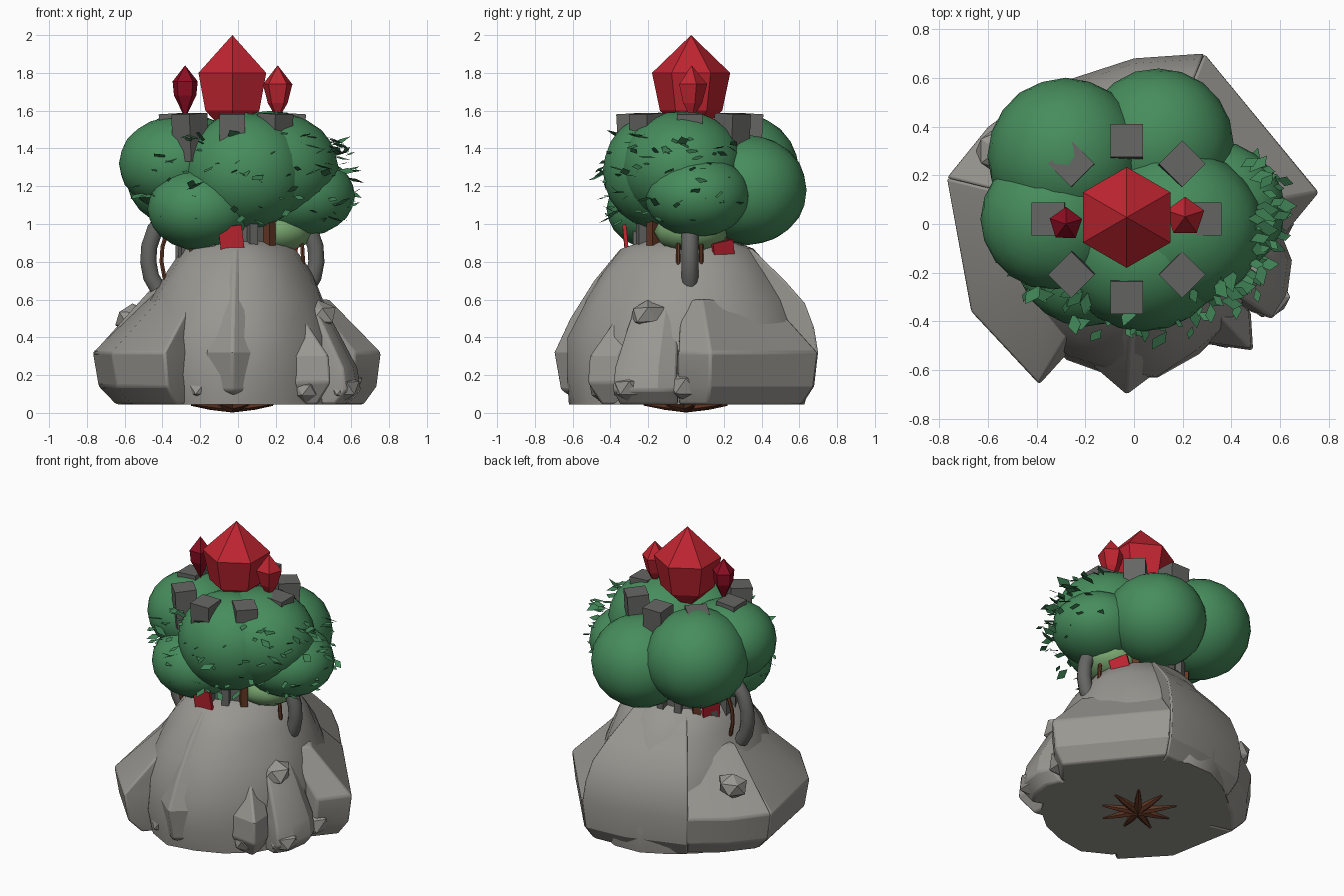
import bpy, bmesh, math, random
from mathutils import Vector, Matrix, Euler

if "Cube" in bpy.data.objects:
    bpy.data.objects.remove(bpy.data.objects["Cube"])

random.seed(7)
CX, CY = -0.03, 0.02  # tower axis


def mat(name, r, g, b):
    m = bpy.data.materials.new(name)
    m.diffuse_color = (r, g, b, 1)
    m.use_nodes = True
    m.node_tree.nodes["Principled BSDF"].inputs["Base Color"].default_value = m.diffuse_color
    return m


ROCK = mat("rock grey", 0.32, 0.31, 0.285)
STONE = mat("dark stone", 0.13, 0.13, 0.125)
GREEN = mat("foliage green", 0.062, 0.265, 0.108)
LEAF = mat("leaf green", 0.05, 0.22, 0.09)
PALE = mat("pale green", 0.19, 0.38, 0.16)
RED = mat("crystal red", 0.52, 0.018, 0.03)
CRIMSON = mat("dark crimson", 0.27, 0.004, 0.016)
BROWN = mat("wood brown", 0.13, 0.04, 0.018)


def finish(bm, name, material, smooth=None):
    bmesh.ops.recalc_face_normals(bm, faces=bm.faces)
    me = bpy.data.meshes.new(name)
    bm.to_mesh(me)
    bm.free()
    me.materials.append(material)
    ob = bpy.data.objects.new(name, me)
    bpy.context.collection.objects.link(ob)
    if smooth:
        bpy.context.view_layer.objects.active = ob
        ob.select_set(True)
        bpy.ops.object.shade_smooth_by_angle(angle=math.radians(smooth))
        ob.select_set(False)
    return ob


def lathe(name, material, profile, sides, centre=(0, 0), turn=0.0, sy=1.0, jitter=0.0, smooth=None):
    """Loft rings of (z, radius) around a vertical axis; zero radius makes a tip."""
    bm = bmesh.new()
    rings = []
    for z, r in profile:
        if r == 0:
            rings.append([bm.verts.new((*centre, z))])
            continue
        ring = []
        for i in range(sides):
            a = turn + math.tau * i / sides
            k = r * (1 + random.uniform(-jitter, jitter))
            ring.append(bm.verts.new((centre[0] + k * math.cos(a), centre[1] + sy * k * math.sin(a), z)))
        rings.append(ring)
    for lo, hi in zip(rings, rings[1:]):
        for i in range(sides):
            j = (i + 1) % sides
            quad = [lo[i % len(lo)], lo[j % len(lo)], hi[j % len(hi)], hi[i % len(hi)]]
            bm.faces.new(list(dict.fromkeys(quad)))
    for ring in (rings[0], rings[-1]):
        if len(ring) > 2:
            bm.faces.new(ring)
    return finish(bm, name, material, smooth)


def boulder(name, outline, rings):
    """Hull of an outer ledge outline, scaled toward the axis at each height."""
    bm = bmesh.new()
    for z, s in rings:
        bm.verts.new((0, 0, z))
        for x, y in outline:
            bm.verts.new((x * s, y * s, z))
    res = bmesh.ops.convex_hull(bm, input=bm.verts)
    junk = {v for v in res["geom_interior"] + res["geom_unused"] if isinstance(v, bmesh.types.BMVert)}
    bmesh.ops.delete(bm, geom=list(junk), context='VERTS')
    bmesh.ops.dissolve_limit(bm, angle_limit=0.05, verts=bm.verts, edges=bm.edges)
    ob = finish(bm, name, ROCK, 25)
    bev = ob.modifiers.new("worn edges", 'BEVEL')
    bev.width, bev.segments, bev.limit_method = 0.012, 2, 'ANGLE'


def blob(name, material, c, r, sub=3, jitter=0.0, smooth=60):
    bm = bmesh.new()
    bmesh.ops.create_icosphere(bm, subdivisions=sub, radius=1)
    for v in bm.verts:
        k = 1 + random.uniform(-jitter, jitter)
        v.co = Vector([c[i] + v.co[i] * r[i] * k for i in range(3)])
    return finish(bm, name, material, smooth)


def box(name, material, c, size, rot=(0, 0, 0)):
    bm = bmesh.new()
    m = Matrix.Translation(c) @ Euler(rot).to_matrix().to_4x4() @ Matrix.Diagonal((*size, 1))
    bmesh.ops.create_cube(bm, size=1, matrix=m)
    return finish(bm, name, material)


def tube(name, material, pts, radius, sides=10):
    """Sweep a round section along a path lying in a plane of constant y."""
    bm = bmesh.new()
    pts = [Vector(p) for p in pts]
    rings = []
    for i, p in enumerate(pts):
        t = (pts[min(i + 1, len(pts) - 1)] - pts[max(i - 1, 0)]).normalized()
        u = Vector((0, 1, 0))
        w = t.cross(u)
        rings.append([bm.verts.new(p + radius * (u * math.cos(a) + w * math.sin(a)))
                      for a in (math.tau * k / sides for k in range(sides))])
    for lo, hi in zip(rings, rings[1:]):
        for k in range(sides):
            j = (k + 1) % sides
            bm.faces.new((lo[k], lo[j], hi[j], hi[k]))
    bm.faces.new(rings[0])
    bm.faces.new(rings[-1])
    return finish(bm, name, material, 50)


# Rock mound and the angular boulders around it
lathe("rock_mound", ROCK, [(.045, .53), (.2, .55), (.4, .53), (.6, .46), (.75, .385), (.87, .3), (.92, .18)],
      18, (0, 0.01), sy=1.18, jitter=.035, smooth=40)
base = [(.045, .84), (.14, .96), (.32, 1)]
boulder("left_boulder", [(-.77, .19), (-.67, -.36), (-.39, -.66), (-.2, -.45)],
        base + [(.5, .74), (.66, .54)])
boulder("back_left_boulder", [(-.77, .19), (-.6, .4), (-.38, .56)], base + [(.5, .78), (.68, .58)])
boulder("front_boulder", [(-.17, -.58), (-.03, -.7), (.13, -.58)],
        [(.05, .79), (.12, .95), (.32, 1), (.5, .88), (.7, .7), (.87, .5)])
boulder("front_right_boulder", [(.2, -.48), (.49, -.52), (.48, -.36)],
        [(.045, .86), (.16, 1), (.3, .98), (.48, .74), (.62, .55)])
boulder("right_boulder", [(.48, -.36), (.57, -.39), (.63, -.3), (.65, -.15), (.61, -.05)],
        [(.045, .9), (.12, 1), (.24, .97), (.45, .8), (.6, .66)])
boulder("back_right_boulder", [(.62, -.04), (.76, .13), (.29, .7)],
        [(.045, .88), (.14, .97), (.32, 1), (.46, .82), (.6, .64)])
boulder("back_boulder", [(.29, .7), (0, .68), (-.4, .55)],
        [(.045, .88), (.14, .97), (.32, 1), (.45, .97), (.58, .9), (.7, .75), (.87, .5)])
for i, (x, y, z, r) in enumerate([(.55, -.3, .13, .1), (-.2, -.5, .13, .09), (.36, -.44, .12, .08),
                                  (.55, .0, .14, .11), (-.56, .3, .5, .1), (.42, -.2, .52, .1)]):
    blob(f"small_rock_{i}", ROCK, (x, y, z), (r, r, r * .8), 1, .12, 20)

# Roots under the base
for i in range(9):
    a = math.tau * i / 9 + .2
    root = lathe(f"root_{i}", BROWN, [(0, .028), (.12, .022), (.22 + .02 * (i % 2), .008)], 6)
    root.matrix_world = (Matrix.Translation((CX, 0, .03)) @ Matrix.Rotation(a, 4, 'Z')
                         @ Matrix.Rotation(math.radians(86), 4, 'Y'))

# Tower drum, pillars and posts between rock and foliage
lathe("tower_drum", STONE, [(.76, .26), (1.42, .26)], 16, (CX, CY))
for i in range(16):
    a = math.tau * i / 16
    c = (CX + .275 * math.cos(a), CY + .275 * math.sin(a), .92)
    wood = i % 4 == 2
    box(f"{'post' if wood else 'pillar'}_{i}", BROWN if wood else STONE, c,
        (.05, .045, .3 if wood else .24), (0, 0, a))

# Battlement blocks
for i in range(8):
    a = math.tau * i / 8
    box(f"battlement_{i}", STONE, (CX + .315 * math.cos(a), CY + .315 * math.sin(a), 1.46),
        (.135, .135, .25), (0, .06, a))

# Curved side handles with thin wooden strips inside
for s, side in ((-1, "left"), (1, "right")):
    path = [(.395, .66), (.43, .72), (.445, .8), (.44, .88), (.41, .97), (.35, 1.05), (.25, 1.08)]
    tube(f"{side}_handle", STONE, [(CX + s * x, CY, z) for x, z in path], .045)
    for k in (-1, 1):
        tube(f"{side}_strip_{k}", BROWN, [(CX + s * (x - .07), CY + k * .06, z) for x, z in path[:6]], .012, 6)

# Foliage masses
crowns = [((-.28, .28, 1.28), (.32, .32, .31)), ((.1, .33, 1.18), (.31, .31, .29)),
          ((.17, -.02, 1.3), (.36, .33, .3)), ((.33, .06, 1.15), (.29, .28, .22)),
          ((-.33, .02, 1.32), (.3, .29, .25)), ((-.2, -.15, 1.08), (.28, .27, .22)),
          ((.04, -.14, 1.28), (.33, .3, .31))]
for i, (c, r) in enumerate(crowns):
    blob(f"foliage_{i}", GREEN, c, r, 3, .006)
blob("pale_foliage", PALE, (.2, .03, .96), (.2, .2, .12), 2)

# Loose leaves around the front and sides of the foliage
bm = bmesh.new()
for i in range(120):
    a = math.radians(random.uniform(-165, 28))
    z = random.uniform(1.0, 1.48)
    k = math.sqrt(max(.2, 1 - ((z - 1.22) / .42) ** 2)) * random.uniform(.93, 1.1)
    c = Vector((.02 + .58 * k * math.cos(a), .06 + .5 * k * math.sin(a), z))
    m = Matrix.Translation(c) @ Euler((random.uniform(-.6, .6), random.uniform(-.5, .5),
                                       a + random.uniform(-.9, .9))).to_matrix().to_4x4()
    n = random.uniform(.025, .06)
    bm.faces.new([bm.verts.new(m @ Vector(p)) for p in
                  ((-n, 0, 0), (.2 * n, -.55 * n, 0), (n, 0, 0), (-.1 * n, .55 * n, 0))])
finish(bm, "leaves", LEAF)

# Red cloth pieces hanging below the foliage
box("front_banner", RED, (-.035, -.32, .92), (.125, .02, .14), (.1, -.12, 0))
box("right_banner", RED, (.27, .2, .83), (.02, .12, .16), (.2, .15, .5))
box("left_banner", RED, (-.29, .15, .87), (.02, .12, .13), (0, -.1, -.4))

# Crystals on top
lathe("main_crystal", RED, [(1.45, 0), (1.6, .165), (1.8, .207), (2.0, 0)], 6, (CX, .027), math.pi / 2)
lathe("left_crystal", CRIMSON, [(1.56, 0), (1.68, .062), (1.755, .07), (1.84, 0)], 5, (-.28, .0), .3)
lathe("right_crystal", RED, [(1.55, 0), (1.64, .055), (1.74, .082), (1.84, 0)], 5, (.21, .03), math.pi / 2)
